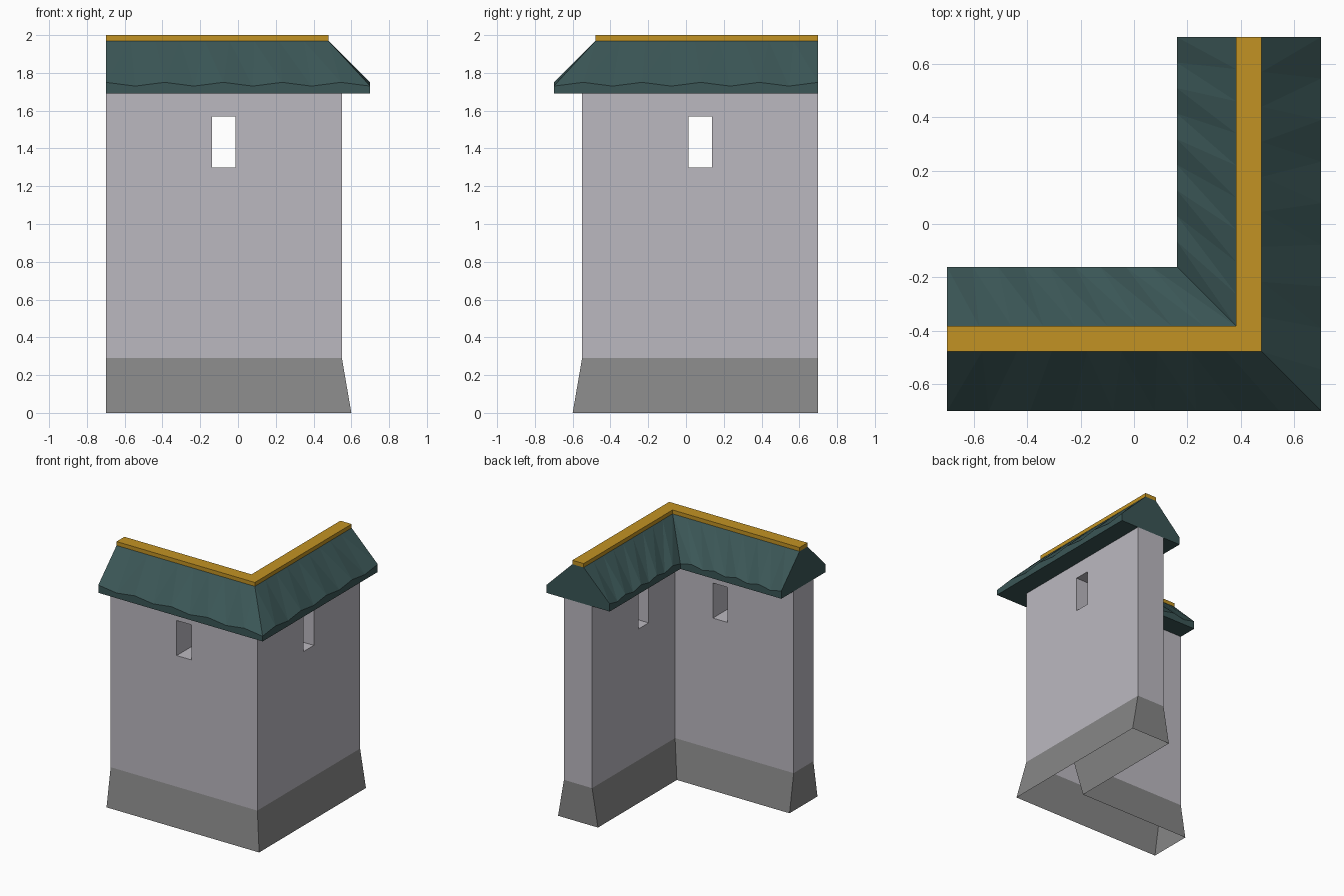
import bpy
import bmesh

cube = bpy.data.objects.get("Cube")
if cube:
    bpy.data.objects.remove(cube, do_unlink=True)

END = 0.7       # free ends of both arms
CENTRE = 0.43   # distance of the arm centre lines from the middle


def material(name, rgb):
    mat = bpy.data.materials.new(name)
    mat.use_nodes = True
    mat.diffuse_color = (*rgb, 1)
    bsdf = mat.node_tree.nodes["Principled BSDF"]
    bsdf.inputs["Base Color"].default_value = (*rgb, 1)
    bsdf.inputs["Roughness"].default_value = 0.8
    return mat


def sweep(profile, stations, stretch=True):
    """Mitred L sweep of (outward offset, height, wave) points, mirrored about the corner."""
    bm = bmesh.new()
    rings = []
    for mirrored in (False, True):
        order = list(enumerate(stations))
        if mirrored:
            order = order[-2::-1]
        for i, f in order:
            ring = []
            for offset, z, wave in profile:
                lean = f if stretch or f == 1 else 0
                x = -END + f * (END + CENTRE) + lean * offset
                y = -CENTRE - offset
                if i % 2:
                    z -= wave
                ring.append(bm.verts.new((-y, -x, z) if mirrored else (x, y, z)))
            rings.append(ring)
    n = len(profile)
    for k, (a, b) in enumerate(zip(rings, rings[1:])):
        for j in range(n):
            m = (j + 1) % n
            quad = [a[j], a[m], b[m], b[j]]
            if profile[j][2] != profile[m][2]:
                # rippled faces split from the corner side down to the free end
                low = profile[j][1] < profile[m][1]
                if low == (k < len(stations) - 1):
                    bm.faces.new((quad[0], quad[1], quad[2]))
                    bm.faces.new((quad[0], quad[2], quad[3]))
                else:
                    bm.faces.new((quad[0], quad[1], quad[3]))
                    bm.faces.new((quad[1], quad[2], quad[3]))
            else:
                bm.faces.new(quad)
    bm.faces.new(rings[0])
    bm.faces.new(rings[-1])
    bmesh.ops.recalc_face_normals(bm, faces=bm.faces)
    return bm


def mirror_profile(side):
    return side + [(-o, z, w) for o, z, w in reversed(side)]


def open_ends(bm, heights):
    """Remove the level caps at the given heights."""
    caps = [f for f in bm.faces
            if all(any(abs(v.co.z - h) < 0.001 for h in heights) for v in f.verts)
            and abs(f.normal.z) > 0.9]
    bmesh.ops.delete(bm, geom=caps, context='FACES')


def finish(name, bm, mat):
    mesh = bpy.data.meshes.new(name)
    bm.to_mesh(mesh)
    bm.free()
    mesh.materials.append(mat)
    obj = bpy.data.objects.new(name, mesh)
    bpy.context.collection.objects.link(obj)
    return obj


stone = material("dark stone", (0.24, 0.24, 0.24))
plaster = material("pale plaster", (0.50, 0.485, 0.53))
tile = material("teal roof tile", (0.043, 0.093, 0.093))
gold = material("gold ridge", (0.54, 0.29, 0.017))

# Splayed hollow base
BASE_TOP, WALL_TOP = 0.29, 1.69
base = sweep(mirror_profile([(0.17, 0, 0), (0.12, BASE_TOP, 0)]), [0, 1])
open_ends(base, (0, BASE_TOP))
finish("stone_base", base, stone)

# Walls with one window tunnel through each arm
SILL, HEAD = 1.30, 1.57
WIN = (-0.137, -0.012)
fractions = [0] + [(x + END) / (END + CENTRE) for x in WIN] + [1]
walls = sweep(mirror_profile([(0.12, z, 0) for z in (BASE_TOP, SILL, HEAD, WALL_TOP)]),
              fractions, stretch=False)
mid_x, mid_z = sum(WIN) / 2, (SILL + HEAD) / 2
for axis, sign in ((0, 1), (1, -1)):
    panes = [f for f in walls.faces
             if abs(f.calc_center_median()[axis] - sign * mid_x) < 0.01
             and abs(f.calc_center_median().z - mid_z) < 0.01
             and abs(f.normal[1 - axis]) > 0.9]
    rims = list({e for f in panes for e in f.edges})
    bmesh.ops.delete(walls, geom=panes, context='FACES_ONLY')
    bmesh.ops.bridge_loops(walls, edges=rims)
bmesh.ops.recalc_face_normals(walls, faces=walls.faces)
open_ends(walls, (BASE_TOP, WALL_TOP))
finish("walls", walls, plaster)

# Pitched roof with rippled eaves
STEPS = 9
ripple = [i / STEPS for i in range(STEPS + 1)]
roof_side = [(0.27, WALL_TOP, 0), (0.27, 1.75, 0.02), (0.048, 1.97, 0)]
finish("roof", sweep(mirror_profile(roof_side), ripple), tile)

# Ridge cap
ridge_side = [(0.048, 1.97, 0), (0.048, 2.0, 0)]
finish("ridge_cap", sweep(mirror_profile(ridge_side), [0, 1]), gold)
